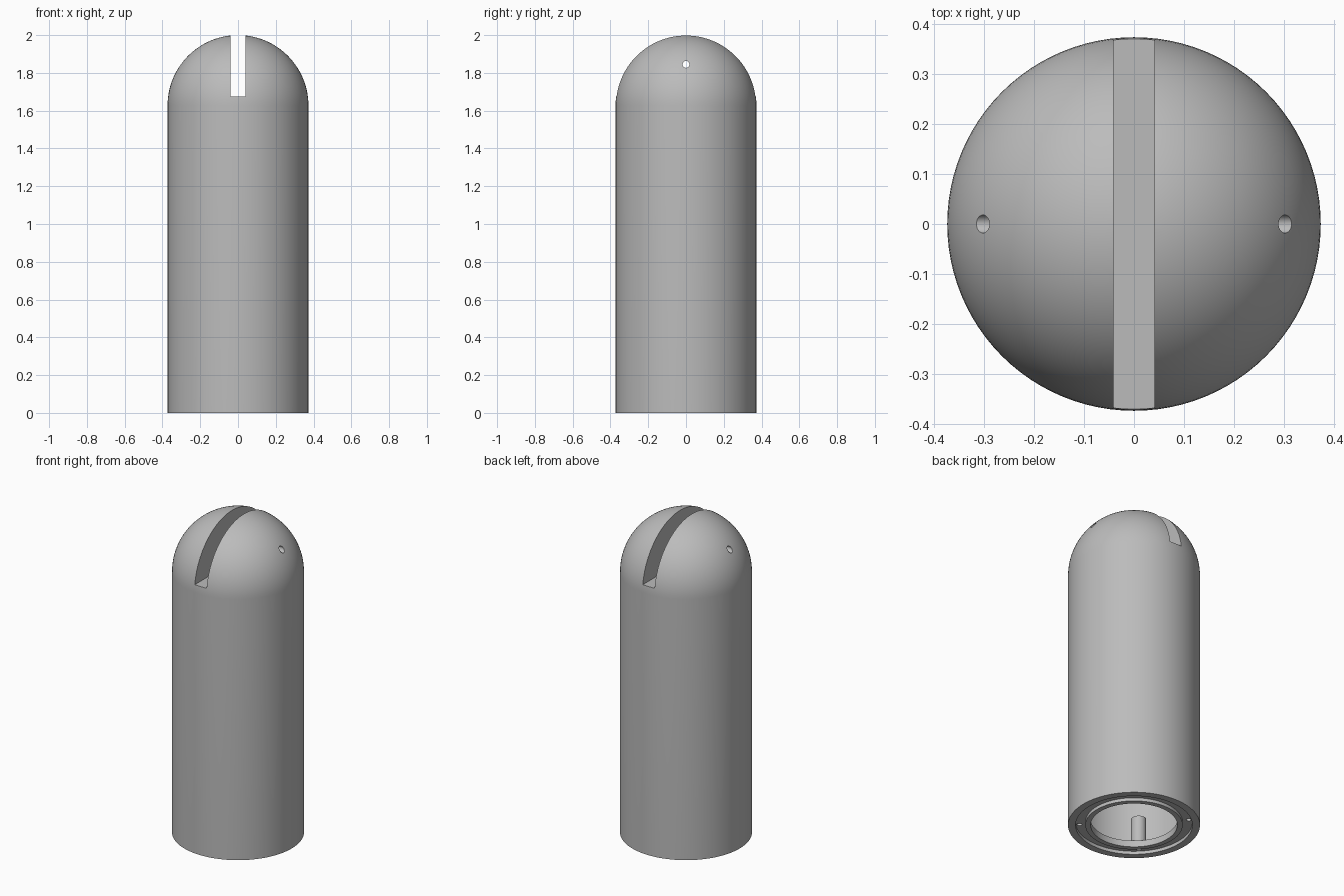
import bpy, bmesh, math

old = bpy.data.objects.get("Cube")
if old:
    bpy.data.objects.remove(old, do_unlink=True)

RADIUS, HEIGHT = 0.373, 2.0
DOME_Z = HEIGHT - RADIUS
SEGMENTS = 96

grey = bpy.data.materials.new("plain_grey")
grey.use_nodes = True
grey.diffuse_color = (0.5, 0.5, 0.5, 1)
grey.node_tree.nodes["Principled BSDF"].inputs["Base Color"].default_value = (0.5, 0.5, 0.5, 1)


def add_object(name, bm):
    bmesh.ops.recalc_face_normals(bm, faces=bm.faces)
    mesh = bpy.data.meshes.new(name)
    bm.to_mesh(mesh)
    bm.free()
    mesh.materials.append(grey)
    obj = bpy.data.objects.new(name, mesh)
    bpy.context.collection.objects.link(obj)
    return obj


def lathe(name, profile):
    bm = bmesh.new()
    verts = [bm.verts.new((r, 0, z)) for r, z in profile]
    edges = [bm.edges.new(pair) for pair in zip(verts, verts[1:])]
    bmesh.ops.spin(bm, geom=verts + edges, axis=(0, 0, 1), cent=(0, 0, 0),
                   angle=math.tau, steps=SEGMENTS, use_duplicate=False)
    bmesh.ops.remove_doubles(bm, verts=bm.verts, dist=0.0001)
    return add_object(name, bm)


def cylinder(name, radius, depth, location, rotation=(0, 0, 0)):
    bpy.ops.mesh.primitive_cylinder_add(vertices=32, radius=radius, depth=depth,
                                        location=location, rotation=rotation)
    obj = bpy.context.object
    obj.name = name
    obj.data.materials.append(grey)
    return obj


def combine(target, tool, operation):
    mod = target.modifiers.new(tool.name, 'BOOLEAN')
    mod.operation, mod.object, mod.solver = operation, tool, 'EXACT'
    bpy.context.view_layer.objects.active = target
    bpy.ops.object.modifier_apply(modifier=mod.name)
    bpy.data.objects.remove(tool, do_unlink=True)


# Hollow body: domed outside, grooved base ring, wider cavity behind the lip
STEPS = 28
dome = [(RADIUS * math.sin(a), DOME_Z + RADIUS * math.cos(a))
        for a in (math.pi / 2 * i / STEPS for i in range(STEPS + 1))]
dome[0] = (0, HEIGHT)
base = [(RADIUS, 0), (0.33, 0), (0.33, 0.02), (0.275, 0.02), (0.275, 0),
        (0.245, 0), (0.245, 0.04), (0.335, 0.04), (0.335, 1.58), (0, 1.58)]
body = lathe("domed_body", dome + base)

# Slot across the dome, open at front and back
bpy.ops.mesh.primitive_cube_add(size=1, location=(0, 0, 1.674 + 0.25))
slot = bpy.context.object
slot.name = "slot_cutter"
slot.scale = (0.082, 1, 0.5)
combine(body, slot, 'DIFFERENCE')

# Pin hole through both halves of the dome
pin = cylinder("pin_hole_cutter", 0.018, 1, (0, 0, 1.845), (0, math.pi / 2, 0))
combine(body, pin, 'DIFFERENCE')

# Four screw bosses inside the base, each with a small hole in the groove
for i in range(4):
    a = math.pi / 4 + i * math.pi / 2
    x, y = math.cos(a), math.sin(a)
    boss = cylinder("screw_boss", 0.043, 0.18, (0.3 * x, 0.3 * y, 0.12))
    combine(body, boss, 'UNION')
    hole = cylinder("screw_hole_cutter", 0.014, 0.16, (0.31 * x, 0.31 * y, 0.07))
    combine(body, hole, 'DIFFERENCE')

bpy.ops.object.select_all(action='DESELECT')
body.select_set(True)
bpy.context.view_layer.objects.active = body
bpy.ops.object.shade_smooth_by_angle(angle=math.radians(30))
